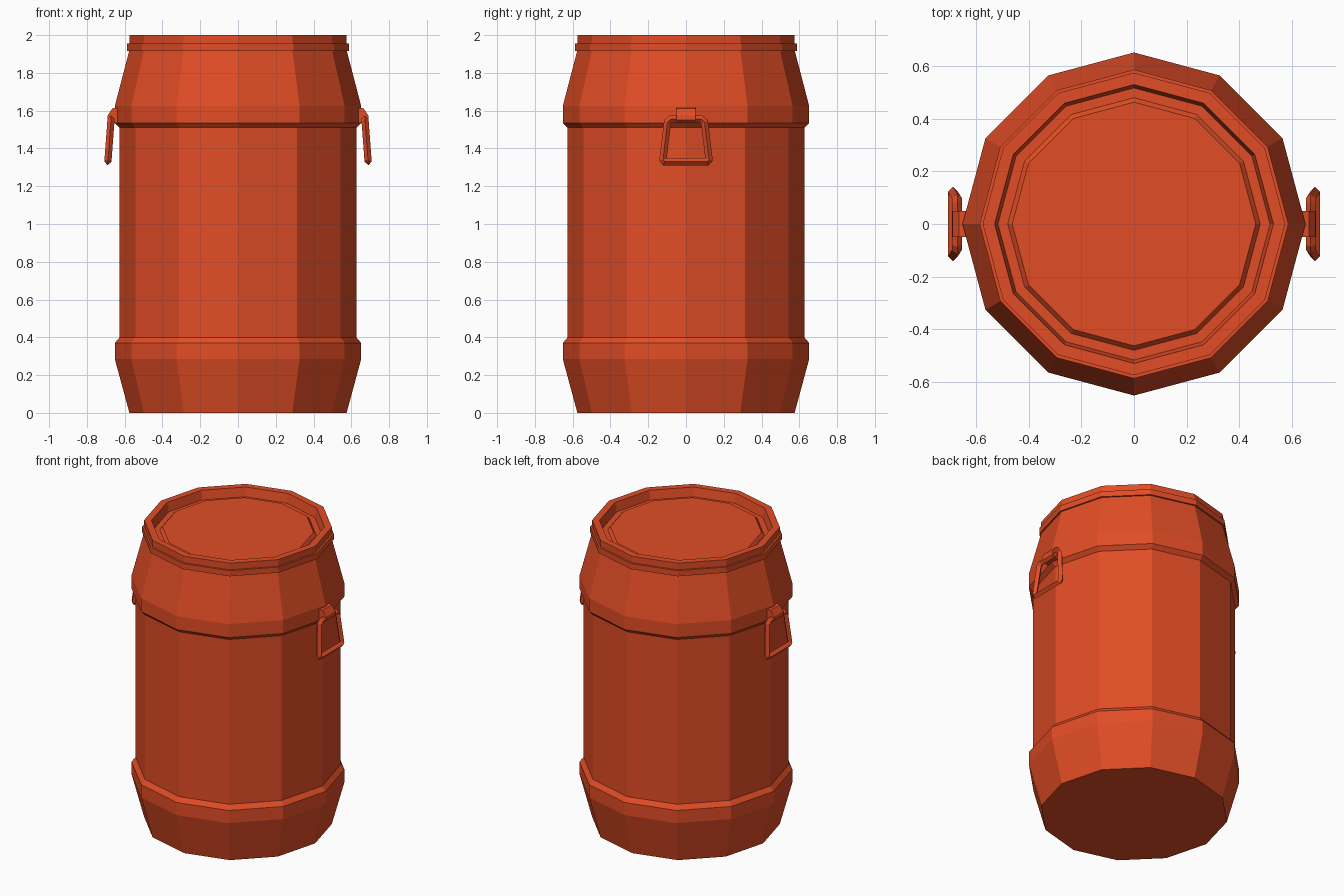
import bpy
import bmesh
from math import cos, sin, tau
from mathutils import Vector

SIDES = 12

cube = bpy.data.objects.get("Cube")
if cube:
    bpy.data.objects.remove(cube)

# Single painted plastic colour
paint = bpy.data.materials.new("orange_red_plastic")
paint.use_nodes = True
colour = (0.75, 0.073, 0.019, 1)
paint.diffuse_color = colour
paint.node_tree.nodes["Principled BSDF"].inputs["Base Color"].default_value = colour


def finish(bm, name):
    bmesh.ops.recalc_face_normals(bm, faces=bm.faces)
    mesh = bpy.data.meshes.new(name)
    bm.to_mesh(mesh)
    bm.free()
    mesh.materials.append(paint)
    obj = bpy.data.objects.new(name, mesh)
    bpy.context.collection.objects.link(obj)
    return obj


def bridge(bm, a, b):
    n = len(a)
    for i in range(n):
        j = (i + 1) % n
        bm.faces.new((a[i], a[j], b[j], b[i]))


def lathe(name, profile, closed=False):
    """Turn (radius, height) points round z; open profiles get flat caps."""
    bm = bmesh.new()
    rings = [[bm.verts.new((r * cos(tau * i / SIDES), r * sin(tau * i / SIDES), z))
              for i in range(SIDES)] for r, z in profile]
    for a, b in zip(rings, rings[1:]):
        bridge(bm, a, b)
    if closed:
        bridge(bm, rings[-1], rings[0])
    else:
        bm.faces.new(rings[0])
        bm.faces.new(rings[-1])
    return finish(bm, name)


def mirror_x(obj):
    obj.modifiers.new("other_side", "MIRROR").use_axis[0] = True


# Barrel body with bulged bands, and the recessed lid with a raised panel
lathe("barrel_body", [
    (0.575, 0), (0.652, 0.285), (0.652, 0.37), (0.627, 0.4),
    (0.627, 1.51), (0.652, 1.535), (0.652, 1.625), (0.575, 1.92),
    (0.575, 2), (0.53, 2), (0.517, 1.94), (0.48, 1.94), (0.463, 1.96)])

# Clamp ring under the rim
lathe("clamp_ring", [(0.56, 1.917), (0.587, 1.917), (0.587, 1.955), (0.56, 1.955)],
      closed=True)

# Handle: diamond-section bar swept round a chamfered trapezoid
half = [(0.08, 1.555), (0.098, 1.54), (0.122, 1.342), (0.112, 1.33)]
path = [Vector(p) for p in half] + [Vector((-y, z)) for y, z in reversed(half)]
bar = 0.019
bm = bmesh.new()
rings = []
for i, p in enumerate(path):
    before = (p - path[i - 1]).normalized()
    after = (path[(i + 1) % len(path)] - p).normalized()
    n1, n2 = Vector((-before.y, before.x)), Vector((-after.y, after.x))
    out = (n1 + n2) / (1 + n1.dot(n2)) * bar
    ring = []
    for k in range(4):
        q = p + out * cos(tau * k / 4)
        x = 0.672 + (1.555 - q.y) * 0.075 + bar * sin(tau * k / 4)
        ring.append(bm.verts.new((x, q.x, q.y)))
    rings.append(ring)
for i, ring in enumerate(rings):
    bridge(bm, rings[i - 1], ring)
mirror_x(finish(bm, "carry_handles"))

# Strap that holds each handle to the upper band
outline = [(0.62, 1.535), (0.675, 1.535), (0.692, 1.55),
           (0.69, 1.575), (0.665, 1.612), (0.62, 1.618)]
bm = bmesh.new()
ends = [[bm.verts.new((x, y, z)) for x, z in outline] for y in (-0.05, 0.05)]
bridge(bm, *ends)
for end in ends:
    bm.faces.new(end)
mirror_x(finish(bm, "handle_straps"))
